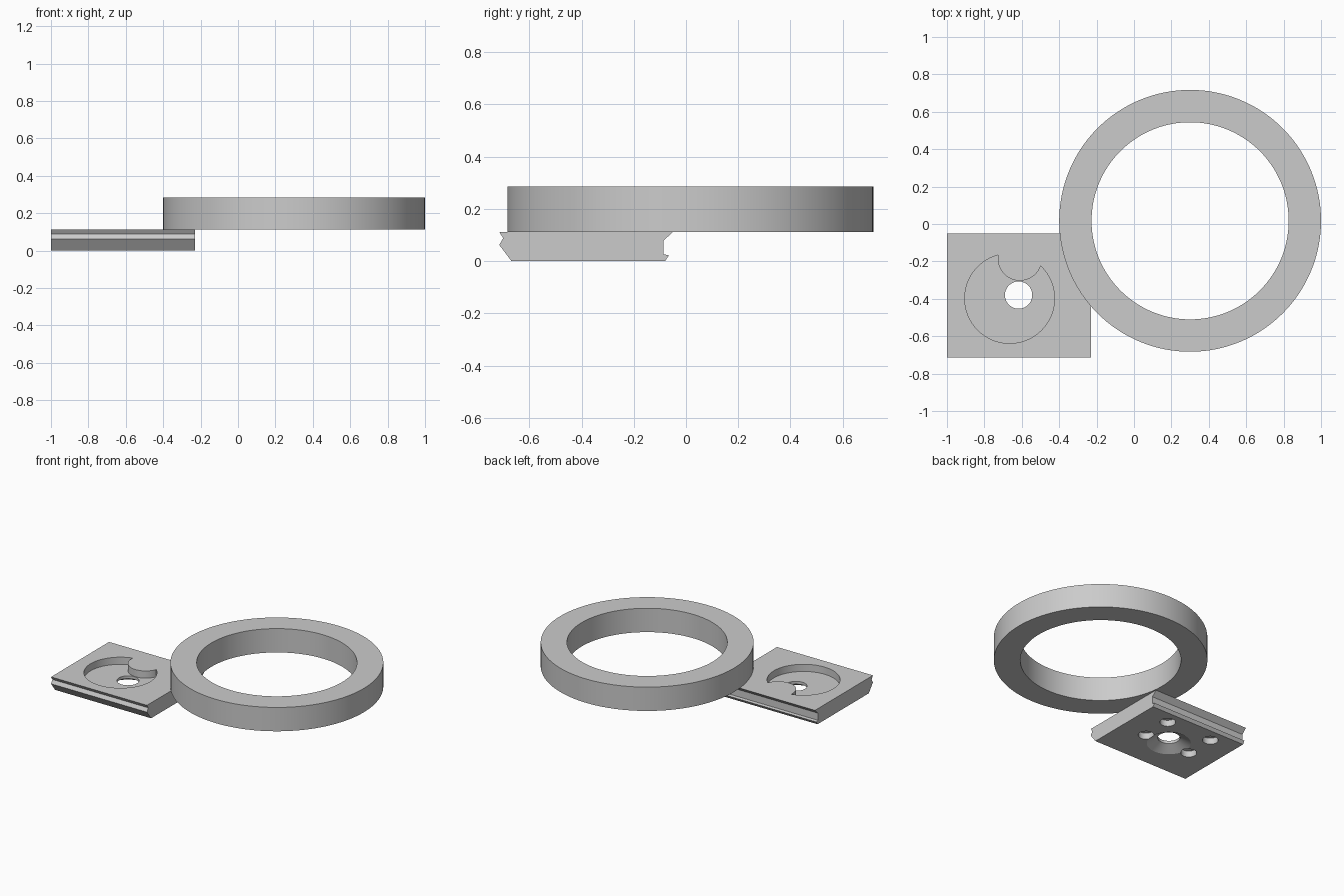
import bpy, bmesh
from math import cos, sin, tau, radians

cube = bpy.data.objects.get("Cube")
if cube:
    bpy.data.objects.remove(cube, do_unlink=True)

grey = bpy.data.materials.new("plain grey")
grey.use_nodes = True
colour = (0.6, 0.6, 0.6, 1)
grey.diffuse_color = colour
grey.node_tree.nodes["Principled BSDF"].inputs["Base Color"].default_value = colour


def finish(name, bm):
    bmesh.ops.recalc_face_normals(bm, faces=bm.faces)
    mesh = bpy.data.meshes.new(name)
    bm.to_mesh(mesh)
    bm.free()
    mesh.materials.append(grey)
    ob = bpy.data.objects.new(name, mesh)
    bpy.context.collection.objects.link(ob)
    return ob


def lathe(name, centre, profile, steps=64, closed=False):
    """Revolve (radius, z) points about a vertical axis; cap the ends if open."""
    bm = bmesh.new()
    rings = [[bm.verts.new((centre[0] + r * cos(tau * i / steps),
                            centre[1] + r * sin(tau * i / steps), z))
              for i in range(steps)] for r, z in profile]
    pairs = list(zip(rings, rings[1:]))
    if closed:
        pairs.append((rings[-1], rings[0]))
    else:
        bm.faces.new(rings[0])
        bm.faces.new(rings[-1])
    for a, b in pairs:
        for i in range(steps):
            j = (i + 1) % steps
            bm.faces.new((a[i], a[j], b[j], b[i]))
    return finish(name, bm)


def cut(target, cutter):
    mod = target.modifiers.new("cut " + cutter.name, "BOOLEAN")
    mod.operation = "DIFFERENCE"
    mod.solver = "EXACT"
    mod.object = cutter
    bpy.context.view_layer.objects.active = target
    bpy.ops.object.modifier_apply(modifier=mod.name)
    bpy.data.objects.remove(cutter, do_unlink=True)


def smooth(ob):
    bpy.ops.object.select_all(action="DESELECT")
    ob.select_set(True)
    bpy.context.view_layer.objects.active = ob
    bpy.ops.object.shade_smooth_by_angle(angle=radians(25))


# Large ring
ring = lathe("ring", (0.3, 0.017),
             [(0.527, 0.112), (0.7, 0.112), (0.7, 0.285), (0.527, 0.285)], 128, True)

# Mounting plate: notched side profile swept along x
side = [(-0.668, 0), (-0.08, 0), (-0.065, 0.022), (-0.086, 0.026), (-0.086, 0.078),
        (-0.05, 0.112), (-0.715, 0.112), (-0.7, 0.088), (-0.715, 0.062)]
bm = bmesh.new()
end = bm.faces.new([bm.verts.new((-1, y, z)) for y, z in side])
swept = bmesh.ops.extrude_face_region(bm, geom=[end])["geom"]
bmesh.ops.translate(bm, vec=(0.77, 0, 0),
                    verts=[g for g in swept if isinstance(g, bmesh.types.BMVert)])
plate = finish("mounting_plate", bm)

# Crescent pocket: a disc with a round bite, sunk into the top
floor = 0.06
pocket = lathe("pocket_cutter", (-0.665, -0.398), [(0.24, floor), (0.24, 0.2)], 96)
cut(pocket, lathe("bite_cutter", (-0.61, -0.185), [(0.118, 0), (0.118, 0.3)]))
cut(plate, pocket)

# Central through hole, flared underneath
cut(plate, lathe("hole_cutter", (-0.617, -0.38),
                 [(0.148, -0.002), (0.073, 0.04), (0.073, 0.2)]))

# Four blind holes underneath
for x in (-0.8, -0.435):
    for y in (-0.395, -0.175):
        cut(plate, lathe("blind_cutter", (x, y), [(0.052, -0.05), (0.052, 0.045)], 48))

for ob in (ring, plate):
    smooth(ob)
